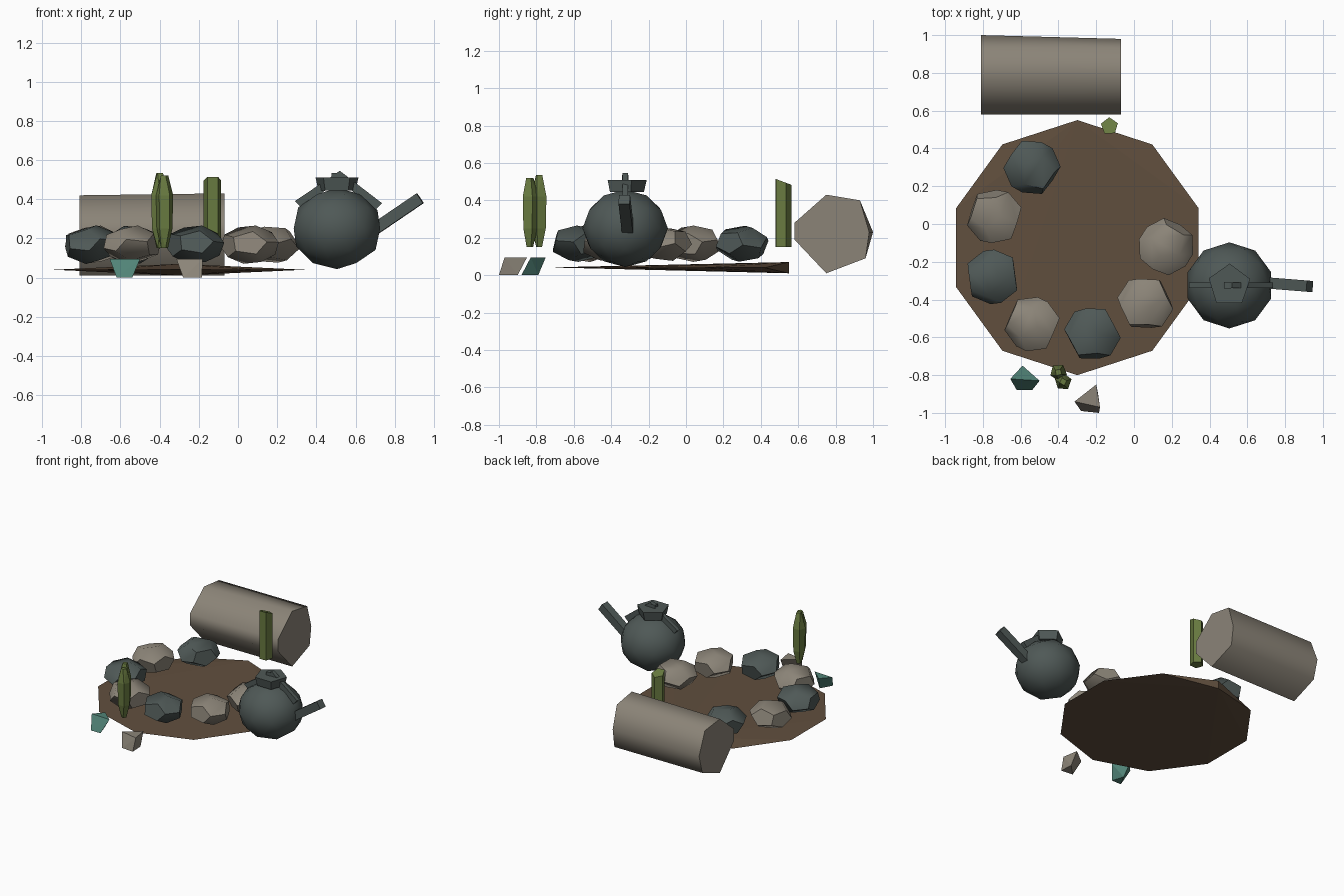
import bpy, bmesh, math, random
from mathutils import Vector, Euler

random.seed(4)
cube = bpy.data.objects.get("Cube")
if cube:
    bpy.data.objects.remove(cube, do_unlink=True)


def material(name, rgb):
    col = [(c / 255) ** 2.2 for c in rgb] + [1]
    m = bpy.data.materials.new(name)
    m.use_nodes = True
    m.diffuse_color = col
    m.node_tree.nodes["Principled BSDF"].inputs["Base Color"].default_value = col
    return m


pale = material("pale stone", (138, 131, 119))
dark = material("dark stone", (80, 89, 87))
earth = material("brown earth", (97, 80, 64))
moss = material("moss green", (104, 121, 66))
teal = material("teal crystal", (82, 130, 118))


def finish(name, bm, mat, smooth=0):
    bmesh.ops.recalc_face_normals(bm, faces=bm.faces[:])
    mesh = bpy.data.meshes.new(name)
    bm.to_mesh(mesh)
    bm.free()
    mesh.materials.append(mat)
    if smooth:
        mesh.shade_smooth()
        mesh.set_sharp_from_angle(angle=math.radians(smooth))
    obj = bpy.data.objects.new(name, mesh)
    bpy.context.collection.objects.link(obj)
    return obj


def hull(name, points, mat, smooth=0):
    """Convex solid around a few points, flat areas merged."""
    bm = bmesh.new()
    for p in points:
        bm.verts.new(p)
    bmesh.ops.convex_hull(bm, input=bm.verts[:])
    bmesh.ops.dissolve_limit(bm, angle_limit=0.02, verts=bm.verts[:], edges=bm.edges[:])
    return finish(name, bm, mat, smooth)


def ring(x, y, z, r, n, turn=0.0):
    return [Vector((x + r * math.cos(math.tau * i / n + turn),
                    y + r * math.sin(math.tau * i / n + turn), z)) for i in range(n)]


# Ground patch: thin at the rim, thickest at its rear corner
rim = ring(-0.30, -0.125, 0.04, 0.675, 10, math.pi / 2)
back = rim.pop(0)
hull("ground_patch", rim + [back + Vector((0, 0, s * 0.03)) for s in (-1, 1)], earth)

# Fallen log with an uneven seven-sided section
section = [(0.58, 0.28), (0.75, 0.43), (0.93, 0.40), (0.98, 0.23),
           (0.96, 0.09), (0.75, 0.01), (0.58, 0.19)]
log = [(-0.07, y, z) for y, z in section]
log += [(-0.81, y + (0.02 if y > 0.97 else 0), min(z, 0.42)) for y, z in section]
hull("log", log, pale, 66)

# Ring of squashed twelve-sided stones
g = (1 + 5 ** 0.5) / 2
signs = (-1, 1)
dodeca = [Vector((a, b, c)) for a in signs for b in signs for c in signs]
for a in signs:
    for b in signs:
        p = (0, a / g, b * g)
        dodeca += [Vector(p[k:] + p[:k]) for k in range(3)]

stones = [(-0.54, 0.30, dark), (-0.74, 0.04, pale), (-0.75, -0.28, dark),
          (-0.54, -0.53, pale), (-0.22, -0.58, dark), (0.06, -0.42, pale),
          (0.17, -0.12, pale)]
for i, (x, y, mat) in enumerate(stones):
    spin = Euler([random.uniform(0, math.tau) for _ in range(3)]).to_matrix()
    pts = []
    for v in dodeca:
        q = spin @ v.normalized() * 0.152
        pts.append((x + q.x, y + q.y, 0.168 + q.z * 0.66))
    hull(f"stone_{i + 1}", pts, mat, 60)

# Kettle body
cx, cy = 0.505, -0.325
bm = bmesh.new()
bmesh.ops.create_icosphere(bm, subdivisions=2, radius=1)
for v in bm.verts:
    v.co = Vector((cx + v.co.x * 0.232, cy + v.co.y * 0.228, 0.25 + v.co.z * 0.207))
finish("kettle_body", bm, dark, 50)

# Kettle lid and knob
hull("kettle_lid", ring(cx, cy, 0.445, 0.10, 5, 0.3) + ring(cx, cy, 0.51, 0.115, 5, 0.3), dark)
hull("kettle_knob", ring(cx - 0.01, cy, 0.50, 0.025, 4, math.pi / 4)
     + ring(cx - 0.01, cy, 0.535, 0.025, 4, math.pi / 4), dark)

# Kettle handle: bent strap over the lid
bm = bmesh.new()
strap = [(0.29, 0.39), (0.52, 0.545), (0.735, 0.38), (0.70, 0.345), (0.52, 0.495), (0.32, 0.36)]
face = bm.faces.new([bm.verts.new((x, cy - 0.015, z)) for x, z in strap])
out = bmesh.ops.extrude_face_region(bm, geom=[face])
bmesh.ops.translate(bm, vec=(0, 0.03, 0),
                    verts=[v for v in out["geom"] if isinstance(v, bmesh.types.BMVert)])
finish("kettle_handle", bm, dark)

# Kettle spout: slanted square tube
base, tip = Vector((0.68, -0.31, 0.235)), Vector((0.93, -0.33, 0.405))
turn = (tip - base).to_track_quat('Z', 'Y')
hull("kettle_spout", [end + turn @ p for end in (base, tip)
                      for p in ring(0, 0, 0, 0.042, 4, math.pi / 4)], dark)

# Mossy stalks: a pair of spindles and one straight stem
for i, (x, y, top, a) in enumerate([(-0.375, -0.835, 0.52, 0.3), (-0.40, -0.785, 0.535, 1.0)]):
    pts = (ring(x, y, 0.15, 0.018, 4, a) + ring(x, y, 0.25, 0.042, 5, a)
           + ring(x, y, 0.42, 0.046, 5, a) + ring(x, y, top, 0.02, 4, a))
    hull(f"front_stalk_{i + 1}", pts, moss)
stem = ring(-0.13, 0.518, 0.15, 0.047, 5, 1.6)
stem += [p + Vector((0, 0, 0.35 - 0.38 * (p.y - 0.518))) for p in stem]
hull("rear_stalk", stem, moss)

# Two small crystals, each between opposed triangles
for name, mat, top, low in [
    ("teal_crystal", teal, [(-0.655, -0.82), (-0.50, -0.83), (-0.59, -0.75)],
     [(-0.62, -0.88), (-0.54, -0.88), (-0.57, -0.79)]),
    ("pale_crystal", pale, [(-0.315, -0.94), (-0.20, -0.85), (-0.18, -0.97)],
     [(-0.28, -0.99), (-0.185, -1.0), (-0.19, -0.90)]),
]:
    hull(name, [(x, y, 0.095) for x, y in top] + [(x, y, 0.0) for x, y in low], mat)
